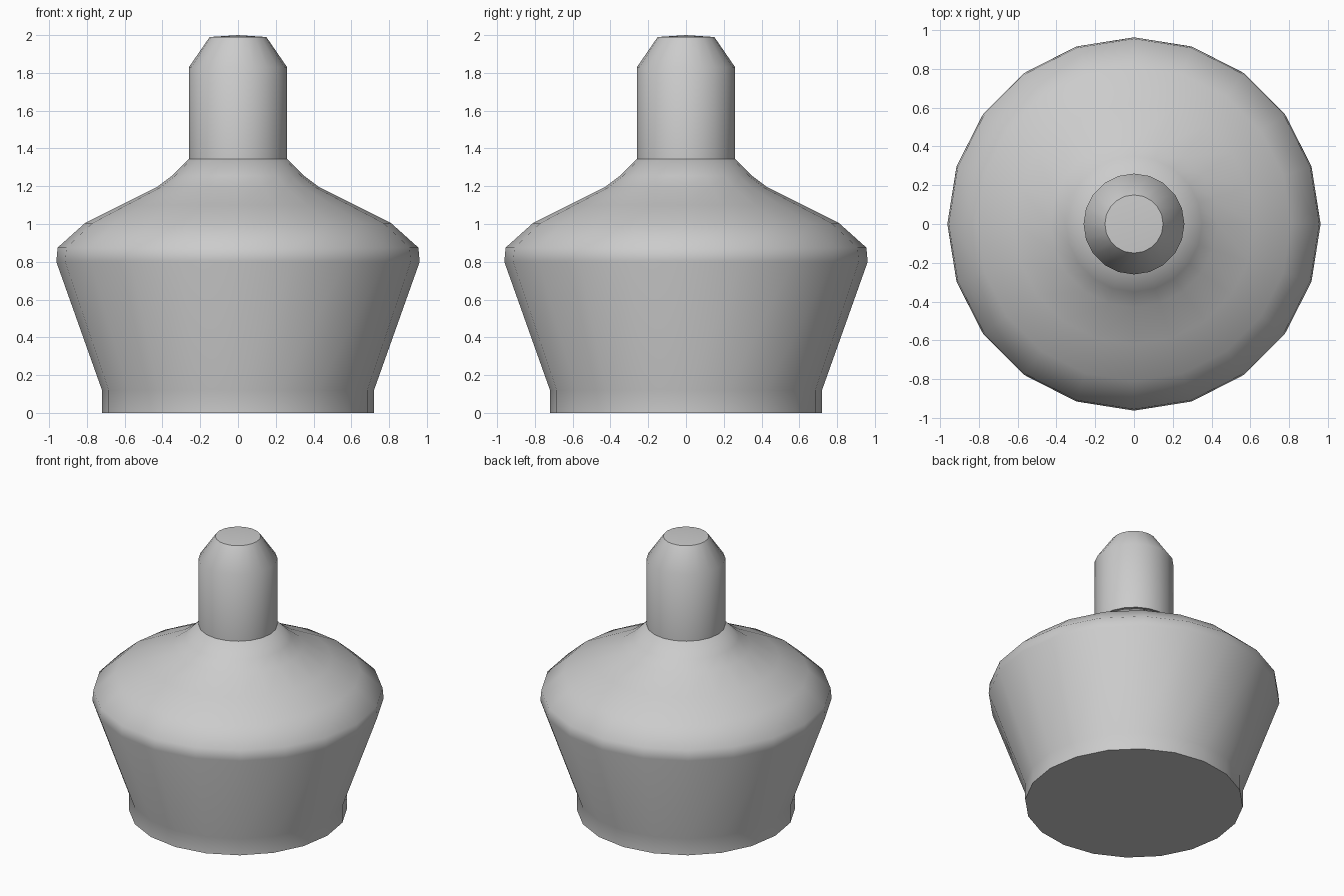
import bpy, bmesh, math

if "Cube" in bpy.data.objects:
    bpy.data.objects.remove(bpy.data.objects["Cube"])

SIDES = 20


def lathe(name, profile):
    """Spin an (r, z) profile round z and close both ends."""
    bm = bmesh.new()
    rings = []
    for r, z in profile:
        if r == 0:
            rings.append([bm.verts.new((0, 0, z))])
            continue
        rings.append([bm.verts.new((r * math.cos(math.tau * i / SIDES),
                                    r * math.sin(math.tau * i / SIDES), z))
                      for i in range(SIDES)])
    for a, b in zip(rings, rings[1:]):
        for i in range(SIDES):
            j = (i + 1) % SIDES
            if len(b) == 1:
                bm.faces.new((a[i], a[j], b[0]))
            else:
                bm.faces.new((a[i], a[j], b[j], b[i]))
    for ring in (rings[0], rings[-1]):
        if len(ring) > 1:
            bm.faces.new(ring)
    bmesh.ops.recalc_face_normals(bm, faces=bm.faces)
    mesh = bpy.data.meshes.new(name)
    bm.to_mesh(mesh)
    bm.free()
    obj = bpy.data.objects.new(name, mesh)
    bpy.context.collection.objects.link(obj)
    bpy.ops.object.select_all(action='DESELECT')
    obj.select_set(True)
    bpy.context.view_layer.objects.active = obj
    bpy.ops.object.shade_smooth_by_angle(angle=math.radians(50))
    return obj


# Flared body with a sloping shoulder
lathe("body", [(0.72, 0), (0.72, 0.12), (0.962, 0.80), (0.955, 0.875),
               (0.81, 1.005), (0.62, 1.10), (0.43, 1.195), (0.35, 1.255),
               (0.26, 1.345)])

# Chamfered stem with a slightly domed top
lathe("stem", [(0.26, 1.345), (0.26, 1.83), (0.15, 1.99), (0, 2.0)])
